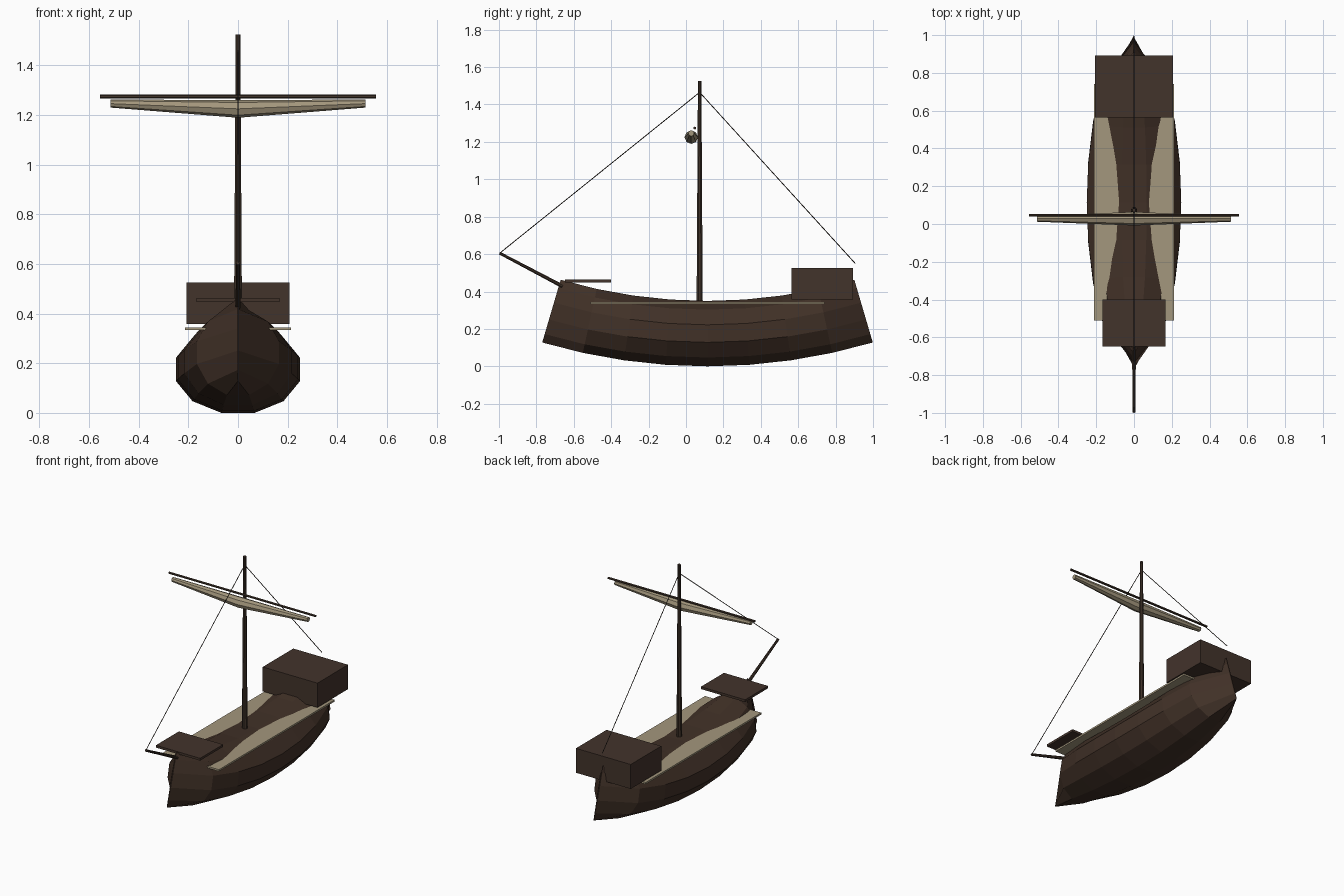
import bpy, bmesh, math
from mathutils import Vector

if "Cube" in bpy.data.objects:
    bpy.data.objects.remove(bpy.data.objects["Cube"])


def material(name, rgb):
    m = bpy.data.materials.new(name)
    m.diffuse_color = (*rgb, 1)
    m.use_nodes = True
    m.node_tree.nodes["Principled BSDF"].inputs["Base Color"].default_value = m.diffuse_color
    return m


HULL = material("hull wood", (0.052, 0.030, 0.020))
CABIN = material("cabin wood", (0.055, 0.033, 0.024))
SPAR = material("spar wood", (0.050, 0.032, 0.022))
CANVAS = material("pale canvas", (0.37, 0.31, 0.205))
ROPE = material("dark rope", (0.035, 0.026, 0.020))


def finish(name, bm, mat):
    bmesh.ops.remove_doubles(bm, verts=bm.verts, dist=1e-5)
    bmesh.ops.recalc_face_normals(bm, faces=bm.faces)
    me = bpy.data.meshes.new(name)
    bm.to_mesh(me)
    bm.free()
    me.materials.append(mat)
    ob = bpy.data.objects.new(name, me)
    bpy.context.collection.objects.link(ob)
    return ob


def loft(name, rings, mat):
    """Skin a list of closed rings and cap both ends."""
    bm = bmesh.new()
    vs = [[bm.verts.new(p) for p in r] for r in rings]
    n = len(vs[0])
    for a, b in zip(vs, vs[1:]):
        for i in range(n):
            j = (i + 1) % n
            bm.faces.new((a[i], a[j], b[j], b[i]))
    bm.faces.new(vs[0])
    bm.faces.new(vs[-1])
    return finish(name, bm, mat)


def box(name, lo, hi, mat):
    bm = bmesh.new()
    bmesh.ops.create_cube(bm, size=1)
    for v in bm.verts:
        v.co = Vector([(lo[k] + hi[k]) / 2 + v.co[k] * (hi[k] - lo[k]) for k in range(3)])
    return finish(name, bm, mat)


def rod(name, a, b, r1, r2, mat, sides=8):
    """Tapered rod between two points."""
    a, b = Vector(a), Vector(b)
    rot = (b - a).to_track_quat('Z', 'Y')
    rings = []
    for p, r in ((a, r1), (b, r2)):
        rings.append([p + rot @ Vector((r * math.cos(t), r * math.sin(t), 0))
                      for t in (2 * math.pi * (i + 0.5) / sides for i in range(sides))])
    return loft(name, rings, mat)


# Hull: twelve-sided barrel bent along an arc, pinched to an edge at each end
BEND, MID_Y, END = 3.13, 0.115, math.radians(16.4)
rings = []
for s in range(9):
    t = s / 4 - 1
    width = 0.259 * max(math.sqrt(1 - t * t), 0.012)
    th = t * END
    ring = []
    for i in range(12):
        a = math.radians(15 + 30 * i)
        r = BEND - 0.175 - 0.181 * math.sin(a)
        ring.append((width * math.cos(a), MID_Y + r * math.sin(th), BEND - r * math.cos(th)))
    rings.append(ring)
loft("hull", rings, HULL)

# Pale side deck, raised cabin and bow platform
box("side_deck", (-0.213, -0.51, 0.333), (0.213, 0.74, 0.345), CANVAS)
box("stern_cabin", (-0.207, 0.563, 0.358), (0.207, 0.893, 0.525), CABIN)
box("bow_platform", (-0.167, -0.648, 0.447), (0.167, -0.4, 0.463), CABIN)

# Mast, yard and bowsprit
MAST_Y = 0.073
rod("mast", (0, MAST_Y, 0.3), (0, MAST_Y, 1.525), 0.018, 0.010, SPAR)
rod("yard", (-0.555, 0.047, 1.274), (0.555, 0.047, 1.274), 0.008, 0.008, SPAR, 6)
rod("bowsprit", (0, -0.66, 0.428), (0, -0.996, 0.605), 0.011, 0.008, SPAR)

# Furled sail: fat in the middle, thin at the tips
rings = []
for x, y, z, r in ((-0.513, 0.028, 1.246, 0.016), (0, 0.028, 1.225, 0.036),
                   (0.513, 0.028, 1.246, 0.016)):
    rings.append([(x, y + r * math.cos(k * math.pi / 4), z + r * math.sin(k * math.pi / 4))
                  for k in range(8)])
loft("furled_sail", rings, CANVAS)

# Stays from the masthead
rod("forestay", (0, -0.996, 0.605), (0, MAST_Y, 1.465), 0.0025, 0.0025, ROPE, 5)
rod("backstay", (0, MAST_Y, 1.465), (0, 0.905, 0.55), 0.0025, 0.0025, ROPE, 5)
